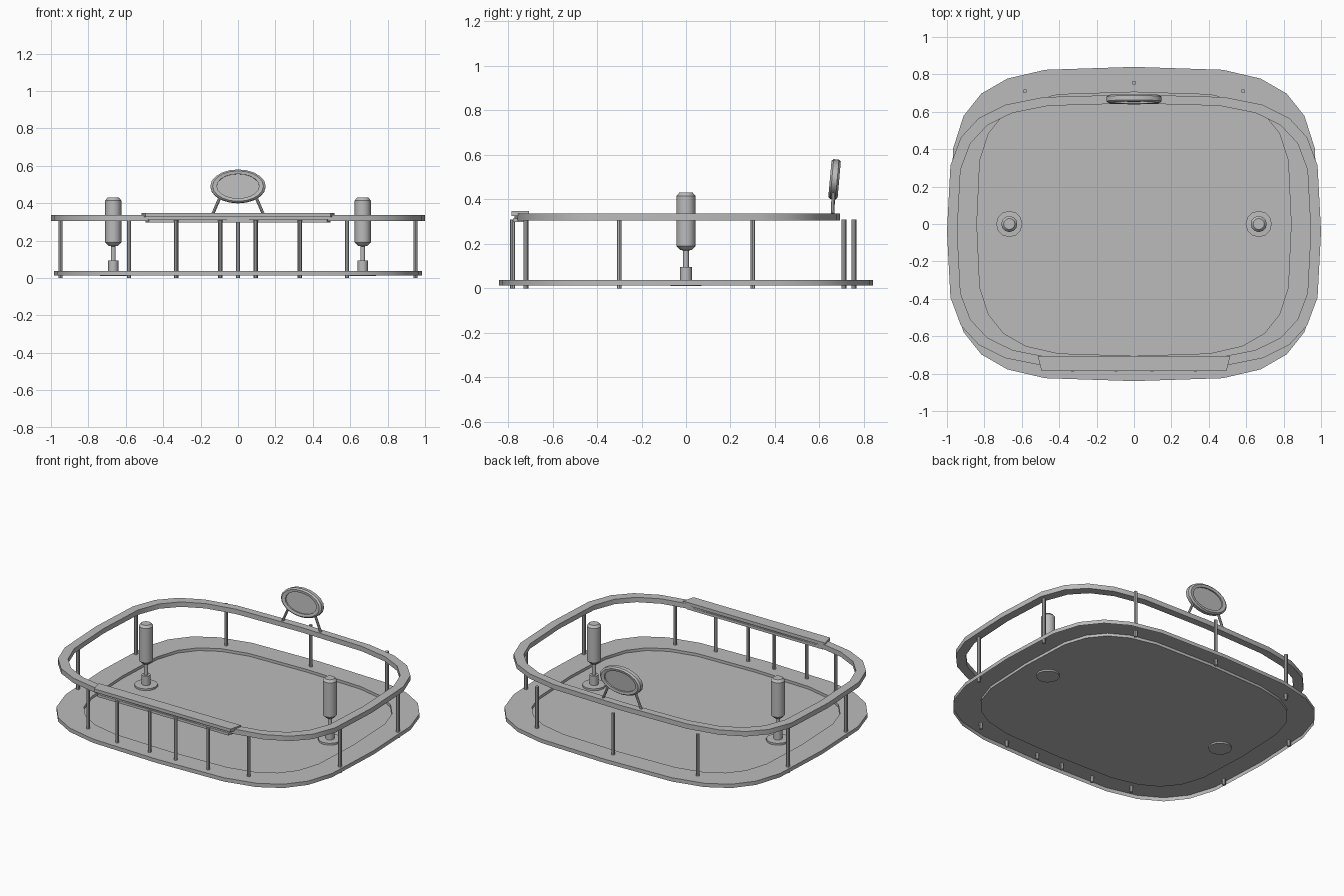
import bpy, bmesh, math
from mathutils import Vector, Matrix

cube = bpy.data.objects.get("Cube")
if cube:
    bpy.data.objects.remove(cube, do_unlink=True)

grey = bpy.data.materials.new("plain grey")
grey.use_nodes = True
grey.diffuse_color = (0.5, 0.5, 0.5, 1)
grey.node_tree.nodes["Principled BSDF"].inputs["Base Color"].default_value = (0.5, 0.5, 0.5, 1)


def loft(name, rings, cap_start=False, cap_end=False, loop=False):
    """Skin a row of equal-length rings of points."""
    bm = bmesh.new()
    rows = [[bm.verts.new(p) for p in ring] for ring in rings]
    pairs = list(zip(rows, rows[1:]))
    if loop:
        pairs.append((rows[-1], rows[0]))
    for a, b in pairs:
        n = len(a)
        for i in range(n):
            j = (i + 1) % n
            bm.faces.new((a[i], a[j], b[j], b[i]))
    if cap_start:
        bm.faces.new(rows[0][::-1])
    if cap_end:
        bm.faces.new(rows[-1])
    if loop or (cap_start and cap_end):
        bmesh.ops.recalc_face_normals(bm, faces=bm.faces)
    mesh = bpy.data.meshes.new(name)
    bm.to_mesh(mesh)
    bm.free()
    mesh.materials.append(grey)
    obj = bpy.data.objects.new(name, mesh)
    bpy.context.collection.objects.link(obj)
    bpy.ops.object.select_all(action='DESELECT')
    obj.select_set(True)
    bpy.context.view_layer.objects.active = obj
    bpy.ops.object.shade_smooth_by_angle(angle=math.radians(32))
    return obj


def oval(a, b, z, cy=0.0, power=0.54, n=24):
    """Rounded-rectangle ring (superellipse)."""
    pts = []
    for i in range(n):
        t = 2 * math.pi * i / n
        c, s = math.cos(t), math.sin(t)
        pts.append((math.copysign(abs(c) ** power, c) * a,
                    math.copysign(abs(s) ** power, s) * b + cy, z))
    return pts


def circle(x, y, z, r, n=12):
    return [(px + x, py + y, pz) for px, py, pz in oval(r, r, z, 0, 1, n)]


def rod(name, start, end, r, n=8):
    start, end = Vector(start), Vector(end)
    turn = (end - start).to_track_quat('Z', 'Y')
    ring = [turn @ Vector(p) for p in circle(0, 0, 0, r, n)]
    loft(name, [[p + start for p in ring], [p + end for p in ring]], True, True)


# Base: outer skirt, flat border, step down to the sunken floor
loft("base_tray", [oval(0.985, 0.84, 0.013), oval(0.985, 0.84, 0.038),
                   oval(0.84, 0.705, 0.038), oval(0.84, 0.705, 0.02)], cap_end=True)

# Hand rail, set slightly towards the front
loft("hand_rail", [oval(1.0, 0.732, 0.305, -0.04), oval(1.0, 0.732, 0.337, -0.04),
                   oval(0.945, 0.685, 0.337, -0.04), oval(0.945, 0.685, 0.305, -0.04)], loop=True)

# Counter at the front: a plate above and a plate below the rail
def counter(name, z0, z1, inset):
    w0, w1 = 0.515 - inset, 0.495 - inset
    y0, y1 = -0.705 - inset / 3, -0.785 + inset / 3
    shape = [(-w1, y1), (w1, y1), (w0, y0), (-w0, y0)]
    loft(name, [[(x, y, z) for x, y in shape] for z in (z0, z1)], True, True)

counter("counter_top", 0.326, 0.347, 0)
counter("counter_bottom", 0.297, 0.314, 0.02)

# Posts under the rail, mirrored left and right
for x, y in [(0.095, -0.78), (0.33, -0.78), (0.583, -0.72),
             (0.95, -0.3), (0.95, 0.3), (0.583, 0.71)]:
    for side, label in ((1, "left"), (-1, "right")):
        rod("post_" + label, (x * side, y, 0), (x * side, y, 0.31), 0.011)
rod("post_back", (0, 0.755, 0), (0, 0.755, 0.31), 0.011)

# Lamp stands: foot, socket, stem and shade as one turned profile
profile = [(0.07, 0.01), (0.07, 0.032), (0.027, 0.034), (0.027, 0.095),
           (0.013, 0.095), (0.013, 0.17), (0.025, 0.172), (0.043, 0.19),
           (0.043, 0.415), (0.03, 0.43)]
for side, label in ((1, "left"), (-1, "right")):
    loft("lamp_" + label, [circle(0.667 * side, 0, z, r) for r, z in profile], True, True)

# Oval sign with a raised frame on both faces, tilted slightly back
sign_profile = [(0.035, -0.009), (0.035, -0.018), (0.012, -0.021), (0, -0.012),
                (0, 0.012), (0.012, 0.021), (0.035, 0.018), (0.035, 0.009)]
place = Matrix.Translation((0, 0.668, 0.49)) @ Matrix.Rotation(math.radians(85), 4, 'X')
loft("oval_sign", [[place @ Vector(p) for p in oval(0.148 - inset, 0.09 - inset * 0.7, z, 0, 1, 20)]
                   for inset, z in sign_profile], True, True)
for side, label in ((1, "left"), (-1, "right")):
    rod("sign_leg_" + label, (0.138 * side, 0.66, 0.335), (0.095 * side, 0.662, 0.435), 0.008)
